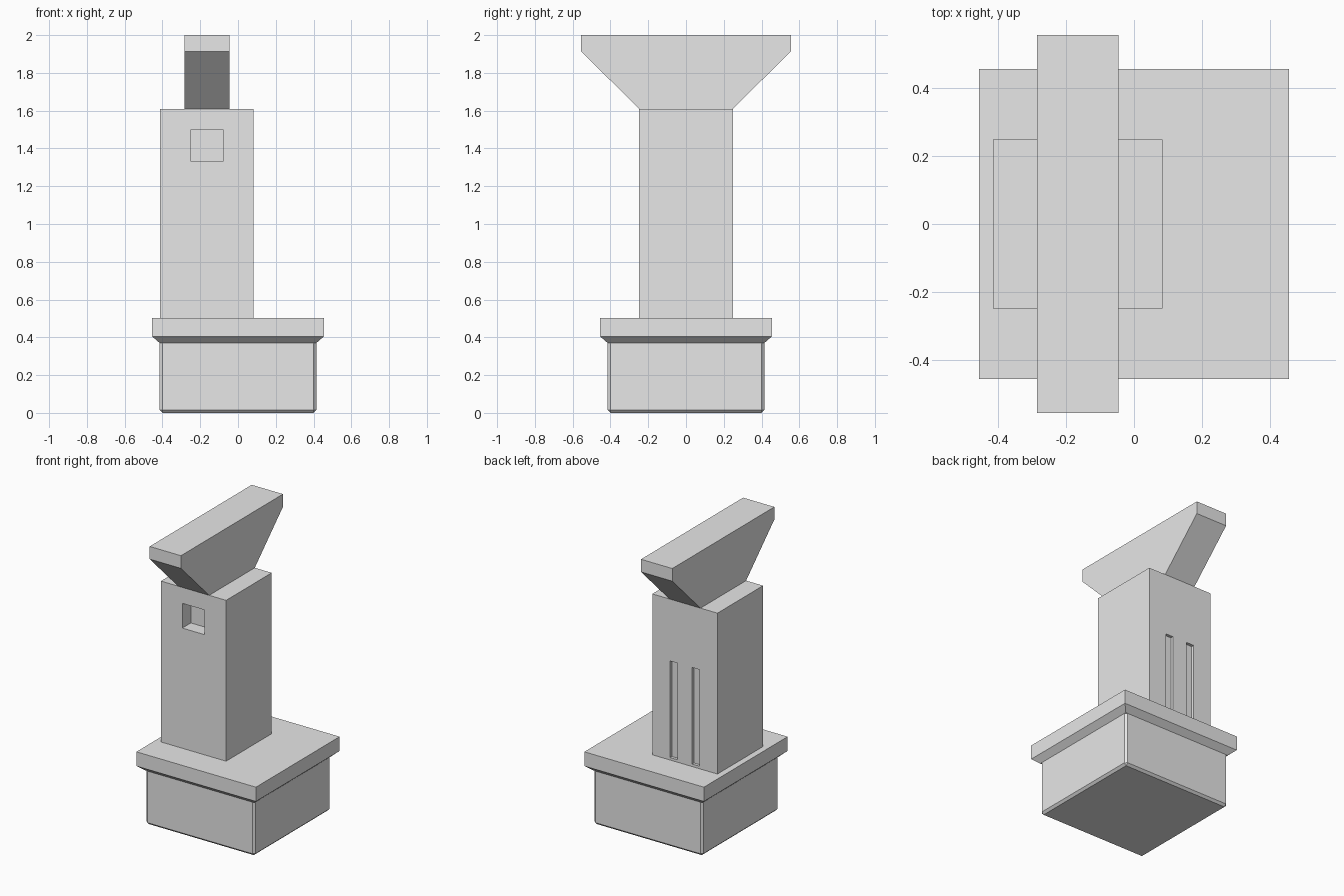
import bpy, bmesh

if "Cube" in bpy.data.objects:
    bpy.data.objects.remove(bpy.data.objects["Cube"])

grey = bpy.data.materials.new("plain grey")
grey.diffuse_color = (0.8, 0.8, 0.8, 1)
grey.use_nodes = True
grey.node_tree.nodes["Principled BSDF"].inputs["Base Color"].default_value = grey.diffuse_color


def loft(name, sections):
    """Solid through stacked rectangles given as (z, x0, x1, y0, y1)."""
    bm = bmesh.new()
    rings = [[bm.verts.new((x, y, z)) for x, y in
              ((x0, y0), (x1, y0), (x1, y1), (x0, y1))]
             for z, x0, x1, y0, y1 in sections]
    bm.faces.new(rings[0][::-1])
    bm.faces.new(rings[-1])
    for low, high in zip(rings, rings[1:]):
        for i in range(4):
            j = (i + 1) % 4
            bm.faces.new((low[i], low[j], high[j], high[i]))
    mesh = bpy.data.meshes.new(name)
    bm.to_mesh(mesh)
    bm.free()
    mesh.materials.append(grey)
    obj = bpy.data.objects.new(name, mesh)
    bpy.context.collection.objects.link(obj)
    return obj


def box(name, x0, x1, y0, y1, z0, z1):
    return loft(name, [(z0, x0, x1, y0, y1), (z1, x0, x1, y0, y1)])


def square(z, r):
    return (z, -r, r, -r, r)


# Plinth block with small chamfered edges
plinth = box("plinth", -0.415, 0.415, -0.415, 0.415, 0, 0.39)
bevel = plinth.modifiers.new("chamfer", 'BEVEL')
bevel.width = 0.015
bevel.segments = 1

# Overhanging slab with a sloped underside
loft("base_slab", [square(0.37, 0.415), square(0.405, 0.455), square(0.503, 0.455)])

# Off-centre tower
MID = -0.165
tower = box("tower", MID - 0.248, MID + 0.248, -0.248, 0.248, 0.503, 1.61)

# Front window recess and two tall slots in the back
cutters = [box("window_cutter", MID - 0.085, MID + 0.085, -0.35, -0.155, 1.33, 1.5)]
for side in (-1, 1):
    x = MID + side * 0.084
    cutters.append(box("slot_cutter", x - 0.029, x + 0.029, 0.228, 0.35, 0.52, 1.185))
for cutter in cutters:
    cut = tower.modifiers.new("recess", 'BOOLEAN')
    cut.operation = 'DIFFERENCE'
    cut.solver = 'EXACT'
    cut.object = cutter
    cutter.hide_render = True
    cutter.hide_set(True)

# Flared head beam on top
loft("head_beam", [(z, MID - 0.119, MID + 0.119, -y, y)
                   for z, y in ((1.61, 0.248), (1.913, 0.555), (2.0, 0.555))])
